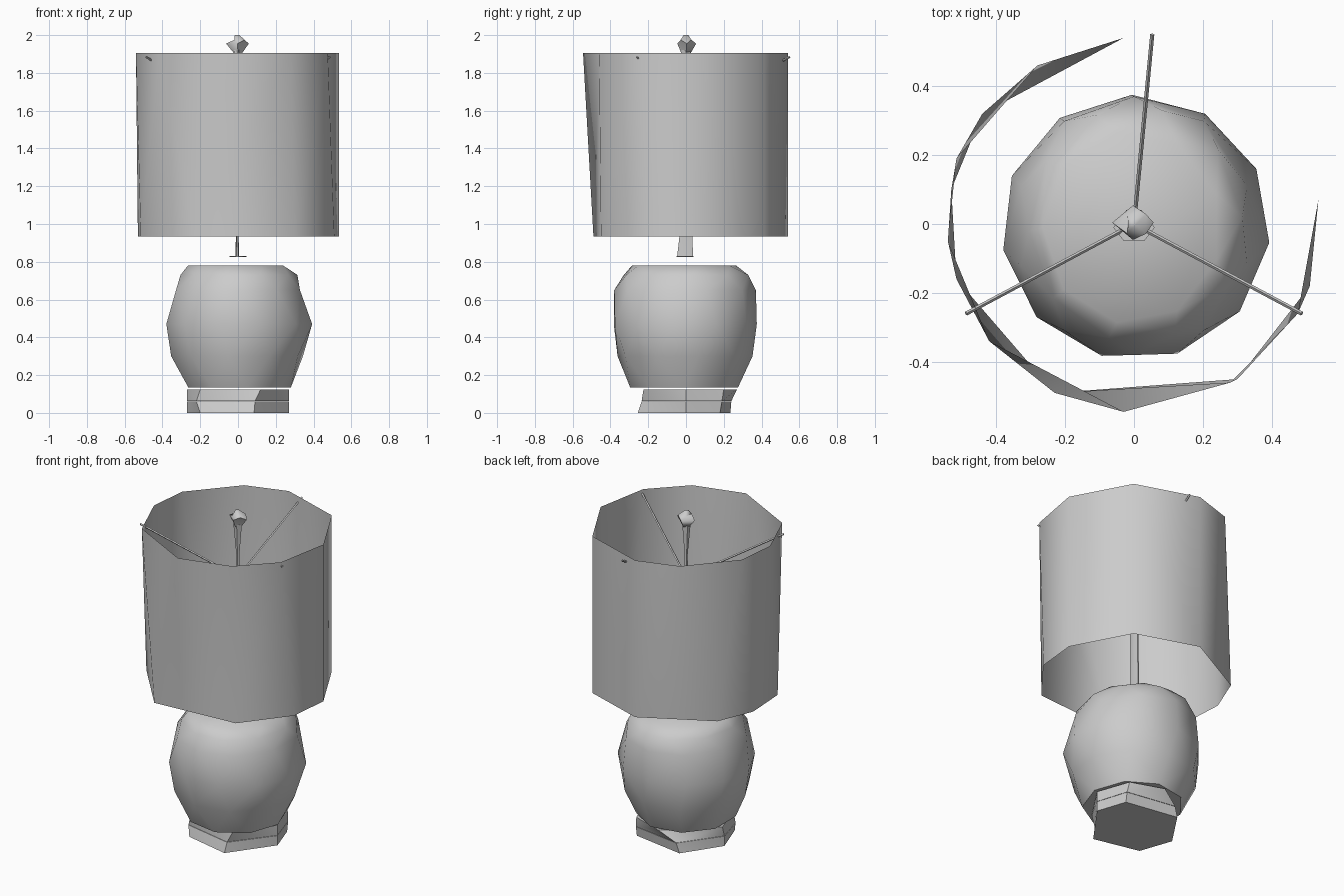
import bpy
import bmesh
import math
from mathutils import Vector

if "Cube" in bpy.data.objects:
    bpy.data.objects.remove(bpy.data.objects["Cube"], do_unlink=True)

grey = bpy.data.materials.new("plain grey")
grey.use_nodes = True
grey.diffuse_color = (0.6, 0.6, 0.6, 1)
grey.node_tree.nodes["Principled BSDF"].inputs["Base Color"].default_value = (0.6, 0.6, 0.6, 1)


def finish(name, bm, angle=50, fix_normals=True):
    if fix_normals:
        bmesh.ops.recalc_face_normals(bm, faces=bm.faces)
    mesh = bpy.data.meshes.new(name)
    bm.to_mesh(mesh)
    bm.free()
    mesh.materials.append(grey)
    obj = bpy.data.objects.new(name, mesh)
    bpy.context.collection.objects.link(obj)
    bpy.ops.object.select_all(action='DESELECT')
    obj.select_set(True)
    bpy.context.view_layer.objects.active = obj
    bpy.ops.object.shade_smooth_by_angle(angle=math.radians(angle))
    return obj


def ring(bm, points, z):
    """Add one ring of vertices, ordered by angle around the axis."""
    points = sorted(points, key=lambda p: math.atan2(p[1], p[0]))
    return [bm.verts.new((x, y, z)) for x, y in points]


def zip_rings(bm, low, high):
    """Join two rings that may differ in vertex count with triangles."""
    def turn(loop, i):
        v = loop[i % len(loop)].co
        return math.atan2(v.y, v.x) + math.tau * (i // len(loop))
    i = j = 0
    while i < len(low) or j < len(high):
        a, b = low[i % len(low)], high[j % len(high)]
        if j >= len(high) or (i < len(low) and turn(low, i + 1) <= turn(high, j + 1)):
            bm.faces.new((a, low[(i + 1) % len(low)], b))
            i += 1
        else:
            bm.faces.new((a, high[(j + 1) % len(high)], b))
            j += 1


def oval(rx, ry, cx=0, cy=0, sides=10, twist=0):
    angles = [math.tau * (k + twist) / sides for k in range(sides)]
    return [(cx + rx * math.cos(a), cy + ry * math.sin(a)) for a in angles]


def loft(name, layers, caps=True, angle=50):
    """Stack (z, points) layers into one skin."""
    bm = bmesh.new()
    loops = [ring(bm, points, z) for z, points in layers]
    for low, high in zip(loops, loops[1:]):
        zip_rings(bm, low, high)
    if caps:
        bm.faces.new(loops[0][::-1])
        bm.faces.new(loops[-1])
    return finish(name, bm, angle)


def rod(name, start, end, radius, sides=4):
    start, end = Vector(start), Vector(end)
    bm = bmesh.new()
    bmesh.ops.create_cone(bm, cap_ends=True, segments=sides, radius1=radius,
                          radius2=radius, depth=(end - start).length)
    turn = (end - start).to_track_quat('Z', 'Y').to_matrix().to_4x4()
    turn.translation = (start + end) / 2
    bm.transform(turn)
    return finish(name, bm, 30)


# Foot: two low tiers with an uneven six-sided outline
foot_low = [(-.2, -.19), (.085, -.255), (.27, 0), (.21, .18), (-.12, .235), (-.27, .01)]
foot_mid = [(-.22, -.17), (.09, -.235), (.27, 0), (.21, .19), (-.1, .24), (-.27, .01)]
foot_top = [(-.2, -.18), (.12, -.225), (.27, 0), (.2, .2), (0, .27), (-.27, .03)]
loft("foot_lower", [(0, foot_low), (.06, foot_mid)])
loft("foot_upper", [(.062, foot_mid), (.125, foot_top)])

# Body: faceted pebble shape with a flat top
loft("body", [
    (.135, oval(.28, .29, 0, -.01, 9)),
    (.30, oval(.355, .36, -.005, -.005, 10, .3)),
    (.47, oval(.39, .385, .005, -.01, 11, -.2)),
    (.65, oval(.345, .375, 0, -.005, 10, .5)),
    (.73, oval(.31, .34, .005, 0, 10, .1)),
    (.78, oval(.26, .28, -.005, -.01, 9, .5)),
], angle=60)

# Shade: open single-walled drum
shade_low = [(-.23, -.49), (-.515, -.16), (-.53, .1), (-.44, .32), (-.03, .54),
             (.35, .415), (.535, .07), (.51, -.18), (.3, -.45)]
shade_top = [(-.42, -.34), (-.54, -.05), (-.515, .19), (-.28, .46), (-.03, .54),
             (.35, .415), (.535, .07), (.475, -.26), (.28, -.46), (-.03, -.545)]
loft("shade", [(.935, shade_low), (1.905, shade_top)], caps=False, angle=80)

# Neck: flat tapered stem on a small washer
loft("neck_washer", [(.826, oval(.045, .052, 0, -.005, 6)),
                     (.831, oval(.045, .052, 0, -.005, 6))])
loft("stem", [(.831, oval(.01, .048, -.004, -.005, 6)),
              (.935, oval(.007, .04, -.004, 0, 6)),
              (1.6, oval(.01, .03, 0, 0, 6))])

# Hub and three arms that rise to the shade rim
loft("hub", [(1.6, oval(.06, .045, 0, -.01, 6)), (1.615, oval(.06, .045, 0, -.01, 6))])
tips = {"back": (.053, .55), "right": (-.487, -.26), "left": (.487, -.26)}
for side, (x, y) in tips.items():
    rod(side + "_arm", (x * .07, y * .07, 1.61), (x, y, 1.885), .006)

# Finial: slim post flaring into a cut knob
loft("finial_post", [(1.61, oval(.012, .012, 0, 0, 5)),
                     (1.72, oval(.009, .009, 0, 0, 5)),
                     (1.92, oval(.026, .026, 0, 0, 5))])
loft("finial_knob", [(1.905, oval(.022, .025, 0, 0, 4)),
                     (1.955, oval(.06, .05, -.003, .004, 4)),
                     (1.975, oval(.038, .04, .008, 0, 4, .5)),
                     (2.0, oval(.012, .012, -.005, 0, 4))], angle=60)
